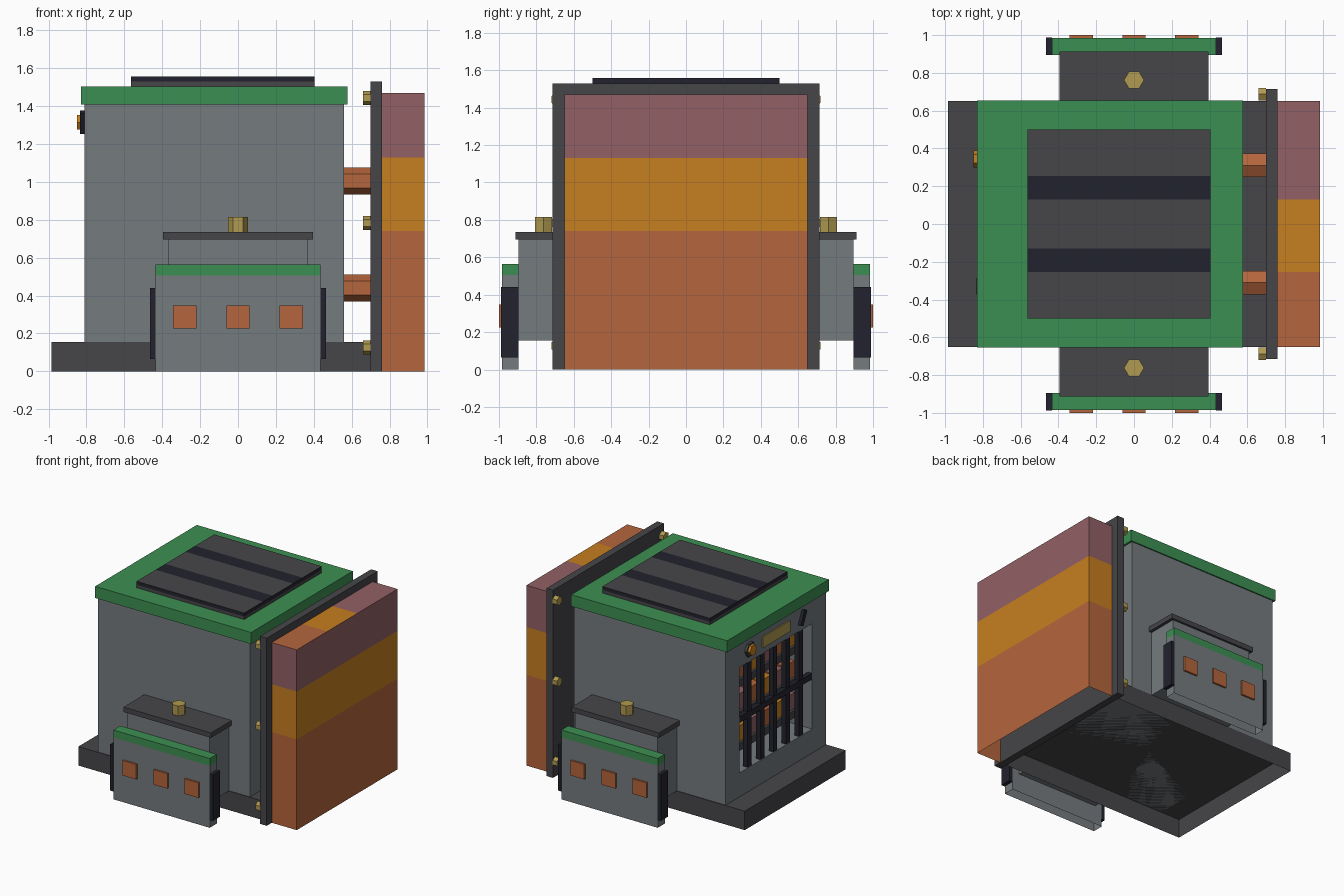
import bpy, bmesh, math
from mathutils import Vector, Matrix

if "Cube" in bpy.data.objects:
    bpy.data.objects.remove(bpy.data.objects["Cube"])


def mat(name, r, g, b):
    m = bpy.data.materials.new(name)
    lin = [((c / 255 + 0.055) / 1.055) ** 2.4 for c in (r, g, b)]
    m.diffuse_color = (*lin, 1)
    m.use_nodes = True
    m.node_tree.nodes["Principled BSDF"].inputs["Base Color"].default_value = m.diffuse_color
    return m


GREY = mat("steel_grey", 117, 123, 126)
DARK = mat("dark_grey", 70, 69, 73)
NAVY = mat("near_black", 34, 34, 46)
GREEN = mat("green", 60, 143, 82)
ORANGE = mat("burnt_orange", 181, 101, 60)
MUSTARD = mat("mustard", 198, 126, 32)
MAUVE = mat("mauve", 146, 96, 100)
GOLD = mat("brass", 176, 154, 80)


def finish(bm, name, mats):
    me = bpy.data.meshes.new(name)
    bm.to_mesh(me)
    bm.free()
    for m in mats:
        me.materials.append(m)
    ob = bpy.data.objects.new(name, me)
    bpy.context.collection.objects.link(ob)
    return ob


def box_bm(x, y, z, open_dirs=()):
    """Box from three (min, max) ranges; faces along open_dirs are removed."""
    bm = bmesh.new()
    bmesh.ops.create_cube(bm, size=1)
    for v in bm.verts:
        v.co = Vector([r[0] if c < 0 else r[1] for c, r in zip(v.co, (x, sorted(y), z))])
    bm.normal_update()
    gone = [f for f in bm.faces if any(f.normal.dot(Vector(d)) > 0.9 for d in open_dirs)]
    if gone:
        bmesh.ops.delete(bm, geom=gone, context='FACES')
    return bm


def box(name, x, y, z, m, open_dirs=()):
    return finish(box_bm(x, y, z, open_dirs), name, [m])


def hexagon(name, centre, r, depth, axis, m, turn=0.0):
    """Six-sided prism along the x or z axis."""
    bm = bmesh.new()
    bmesh.ops.create_cone(bm, cap_ends=True, segments=6, radius1=r, radius2=r, depth=depth)
    bm.transform(Matrix.Rotation(turn, 4, 'Z'))
    if axis == 'X':
        bm.transform(Matrix.Rotation(math.pi / 2, 4, 'Y'))
    bm.transform(Matrix.Translation(centre))
    return finish(bm, name, [m])


def slice_bm(bm, cuts):
    for axis, value in cuts:
        co, no = Vector(), Vector()
        co[axis] = value
        no[axis] = 1
        bmesh.ops.bisect_plane(bm, geom=bm.verts[:] + bm.edges[:] + bm.faces[:],
                               plane_co=co, plane_no=no)
    bm.normal_update()


DOWN = (0, 0, -1)

# Base, open underneath
box("base", (-0.985, 0.70), (-0.65, 0.65), (0, 0.155), DARK, [DOWN])

# Main cabinet with a recessed window in its left side
bm = box_bm((-0.81, 0.56), (-0.645, 0.645), (0.155, 1.41))
side = next(f for f in bm.faces if f.normal.x < -0.9)
bmesh.ops.inset_region(bm, faces=[side], thickness=0.18)
for v in side.verts:
    v.co = (-0.81, math.copysign(0.47, v.co.y), 1.21 if v.co.z > 0.8 else 0.35)
res = bmesh.ops.extrude_face_region(bm, geom=[side])
bmesh.ops.translate(bm, vec=(0.42, 0, 0),
                    verts=[g for g in res["geom"] if isinstance(g, bmesh.types.BMVert)])
if side.is_valid:
    bmesh.ops.delete(bm, geom=[side], context='FACES_ONLY')
bmesh.ops.recalc_face_normals(bm, faces=bm.faces[:])
finish(bm, "cabinet", [GREY])
box("lid", (-0.83, 0.577), (-0.655, 0.655), (1.41, 1.505), GREEN)

# Striped panel on the lid
box("panel_base", (-0.565, 0.405), (-0.5, 0.5), (1.505, 1.53), DARK)
bm = box_bm((-0.565, 0.405), (-0.5, 0.5), (1.53, 1.558))
slice_bm(bm, [(1, v) for v in (-0.255, -0.13, 0.13, 0.255)])
for f in bm.faces:
    y = abs(f.calc_center_median().y)
    f.material_index = 1 if f.normal.z > 0.5 and not 0.13 < y < 0.255 else 0
finish(bm, "panel_top", [NAVY, DARK])

# Window bars
for i in range(5):
    y = (i - 2) * 0.165
    box("window_bar", (-0.805, -0.765), (y - 0.025, y + 0.025), (0.35, 1.21), NAVY)
box("window_crossbar", (-0.808, -0.77), (-0.47, 0.47), (0.755, 0.805), NAVY)

# Shelves with coloured blocks behind the bars
colours = [ORANGE, MUSTARD, MAUVE]
for row in range(3):
    z = 0.44 + row * 0.26
    box("shelf", (-0.70, -0.39), (-0.44, 0.47), (z, z + 0.06), DARK)
    for i in range(6):
        y = 0.385 - i * 0.15
        box("shelf_block", (-0.68, -0.40), (y - 0.065, y + 0.065), (z + 0.06, z + 0.19),
            colours[(i + row) % 3])

# Plate, knob and latch above the window
box("brass_plate", (-0.819, -0.81), (-0.175, 0.175), (1.26, 1.35), GOLD)
hexagon("knob_base", (-0.82, 0.345, 1.315), 0.06, 0.02, 'X', DARK)
hexagon("knob", (-0.84, 0.345, 1.315), 0.045, 0.022, 'X', MUSTARD)
latch = box("latch", (-0.012, 0.012), (-0.02, 0.02), (-0.06, 0.06), NAVY)
latch.location = (-0.822, -0.33, 1.315)
latch.rotation_euler = (math.radians(25), 0, 0)

# Right mounting plate and banded block
box("mounting_plate", (0.70, 0.76), (-0.715, 0.715), (0, 1.53), DARK)
bm = box_bm((0.76, 0.985), (-0.65, 0.65), (0, 1.47), [DOWN, (-1, 0, 0)])
slice_bm(bm, [(2, 0.74), (2, 1.13), (1, -0.255), (1, 0.13)])
for f in bm.faces:
    c = f.calc_center_median()
    if f.normal.z > 0.5:
        f.material_index = (c.y > -0.255) + (c.y > 0.13)
    else:
        f.material_index = (c.z > 0.74) + (c.z > 1.13)
finish(bm, "banded_block", [ORANGE, MUSTARD, MAUVE])

# Parts mirrored front and back
for s in (-1, 1):
    for z in (0.44, 1.005):
        hexagon("connector_peg", (0.63, s * 0.31, z), 0.072, 0.14, 'X', ORANGE, math.pi / 2)
    for z in (0.127, 0.783, 1.443):
        hexagon("plate_bolt", (0.68, s * 0.687, z), 0.037, 0.04, 'X', GOLD, math.pi / 2)

    box("side_tank", (-0.37, 0.37), (s * 0.645, s * 0.895), (0.155, 0.695), GREY)
    box("tank_cap", (-0.395, 0.395), (s * 0.645, s * 0.912), (0.695, 0.735), DARK)
    hexagon("cap_bolt", (0, s * 0.762, 0.775), 0.053, 0.08, 'Z', GOLD, math.pi / 2)

    box("tank_front", (-0.435, 0.435), (s * 0.895, s * 0.985), (0, 0.505), GREY, [DOWN])
    box("tank_front_trim", (-0.435, 0.435), (s * 0.895, s * 0.985), (0.505, 0.565), GREEN)
    for x in (-0.45, 0.45):
        box("tank_side_strip", (x - 0.015, x + 0.015), (s * 0.895, s * 0.988), (0.065, 0.44), NAVY)
    for x in (-0.28, 0, 0.28):
        box("tank_button", (x - 0.062, x + 0.062), (s * 0.985, s * 1.0), (0.225, 0.347), ORANGE)
